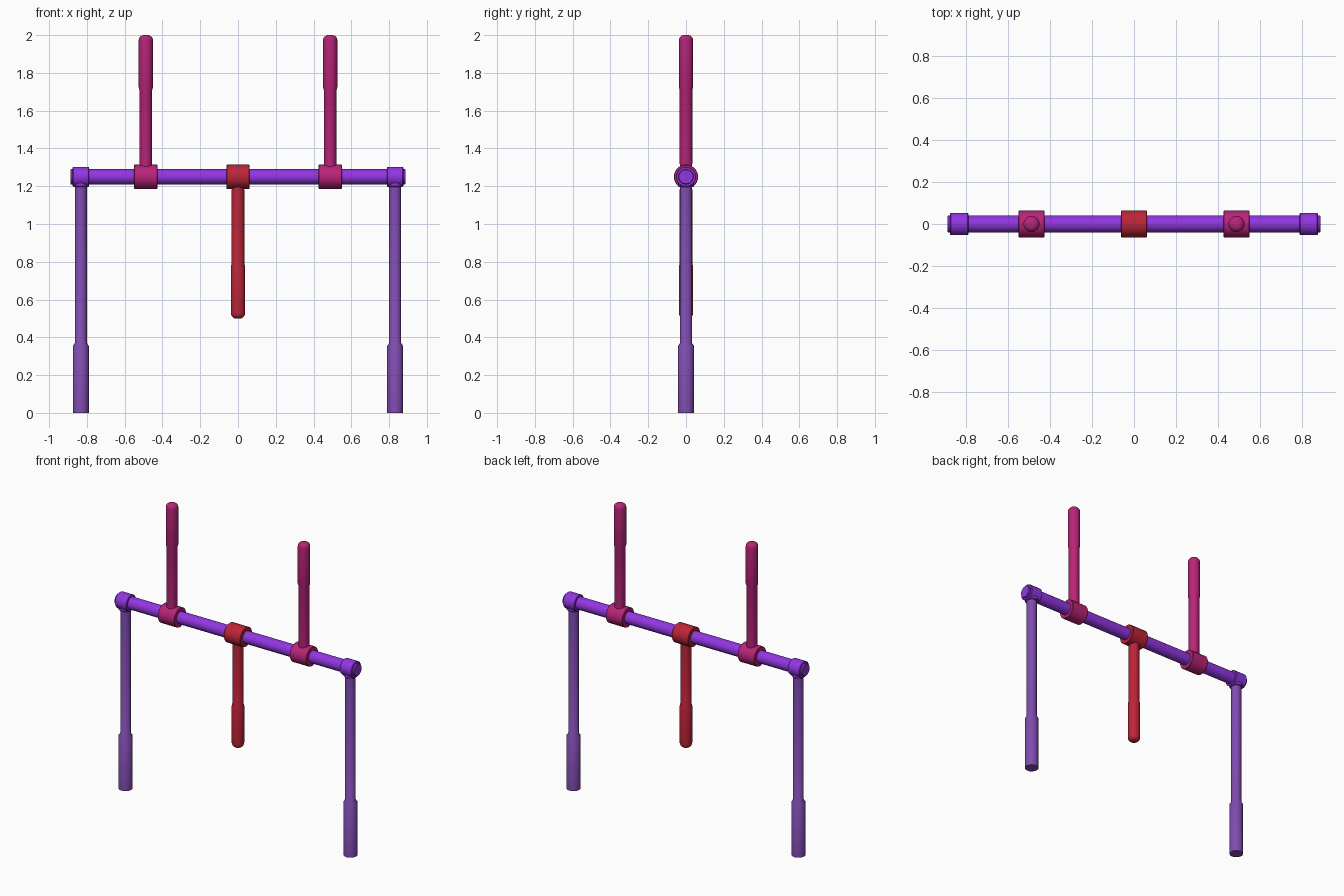
import bpy, bmesh, math
from mathutils import Matrix

if "Cube" in bpy.data.objects:
    bpy.data.objects.remove(bpy.data.objects["Cube"])


def material(name, srgb):
    m = bpy.data.materials.new(name)
    lin = [(c / 255 / 12.92) if c < 11 else ((c / 255 + 0.055) / 1.055) ** 2.4 for c in srgb]
    m.diffuse_color = (*lin, 1)
    m.use_nodes = True
    m.node_tree.nodes["Principled BSDF"].inputs["Base Color"].default_value = m.diffuse_color
    return m


VIOLET = material("bright violet", (146, 54, 226))
PURPLE = material("muted purple", (128, 76, 176))
MAGENTA = material("magenta", (184, 36, 120))
RED = material("red", (190, 36, 56))


def lathe(name, profile, mat, loc, axis="Z", flip=False, seg=40):
    """Solid of revolution from (radius, height) pairs, capped at both ends."""
    bm = bmesh.new()
    rings = []
    for r, h in profile:
        rings.append([bm.verts.new((r * math.cos(2 * math.pi * i / seg),
                                    r * math.sin(2 * math.pi * i / seg), h)) for i in range(seg)])
    for a, b in zip(rings, rings[1:]):
        for i in range(seg):
            j = (i + 1) % seg
            bm.faces.new((a[i], a[j], b[j], b[i]))
    bm.faces.new(rings[0][::-1])
    bm.faces.new(rings[-1])
    if axis == "X":
        bm.transform(Matrix.Rotation(math.pi / 2, 4, "Y"))
    if flip:
        bm.transform(Matrix.Rotation(math.pi, 4, "X"))
    bmesh.ops.recalc_face_normals(bm, faces=bm.faces)
    me = bpy.data.meshes.new(name)
    bm.to_mesh(me)
    bm.free()
    me.materials.append(mat)
    ob = bpy.data.objects.new(name, me)
    ob.location = loc
    bpy.context.collection.objects.link(ob)
    bpy.context.view_layer.objects.active = ob
    ob.select_set(True)
    bpy.ops.object.shade_smooth_by_angle(angle=math.radians(35))
    ob.select_set(False)
    return ob


def tube(r, a, b, bevel=0.003):
    return [(r - bevel, a), (r, a + bevel), (r, b - bevel), (r - bevel, b)]


BAR_Z = 1.25

# Handle profile: slim shaft, slightly thicker grip, rounded tip
R, TIP, ROUND = 0.038, 0.75, 0.028
handle = [(0.033, 0.03), (0.034, 0.46), (R, 0.475), (R, TIP - ROUND)]
handle += [(R - ROUND * (1 - math.cos(t)), TIP - ROUND + ROUND * math.sin(t))
           for t in (math.pi / 2 * k / 6 for k in range(1, 7))]

# Cross bar
lathe("cross_bar", tube(0.04, -0.888, 0.888), VIOLET, (0, 0, BAR_Z), "X")

# Central hub with the handle that hangs down
lathe("center_hub", tube(0.064, -0.062, 0.062), RED, (0, 0, BAR_Z), "X")
lathe("center_handle", handle, RED, (0, 0, BAR_Z), flip=True)

for side, s in (("left", -1), ("right", 1)):
    # Outer hubs with upright handles
    lathe(side + "_hub", tube(0.064, -0.062, 0.062), MAGENTA, (s * 0.488, 0, BAR_Z), "X")
    lathe(side + "_handle", handle, MAGENTA, (s * 0.488, 0, BAR_Z))
    # End collars, legs and foot sleeves
    x = s * 0.832
    lathe(side + "_collar", tube(0.053, -0.043, 0.043), VIOLET, (x, 0, BAR_Z), "X")
    lathe(side + "_collar_socket", tube(0.042, -0.053, 0), VIOLET, (x, 0, BAR_Z))
    lathe(side + "_leg", [(0.042, 0), (0.042, 0.355), (0.032, 0.37), (0.032, 1.22)],
          PURPLE, (x, 0, 0))
